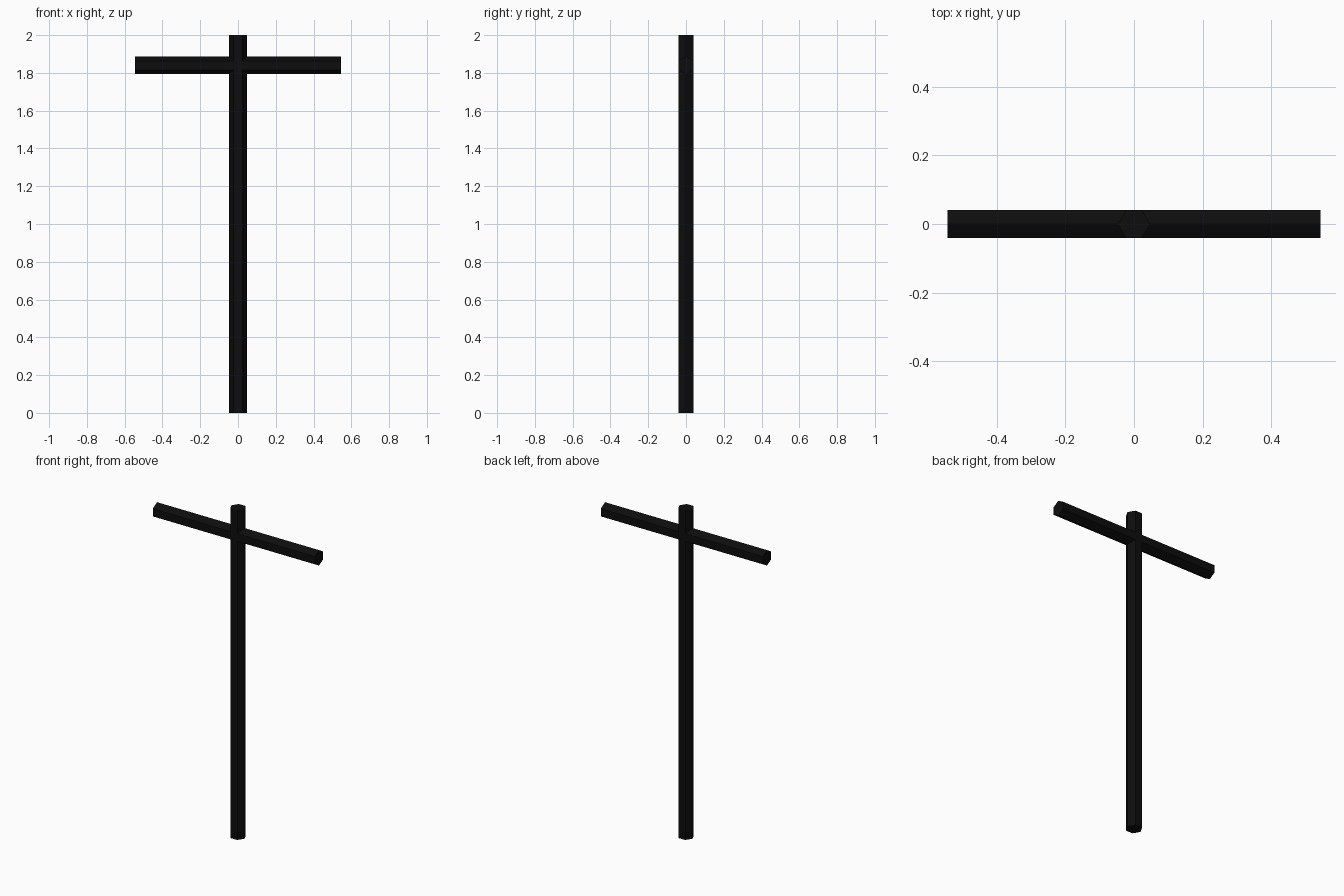
import bpy, bmesh, math

if "Cube" in bpy.data.objects:
    bpy.data.objects.remove(bpy.data.objects["Cube"])

RADIUS = 0.047

paint = bpy.data.materials.new("black_paint")
paint.diffuse_color = (0.004, 0.004, 0.004, 1)
paint.use_nodes = True
paint.node_tree.nodes["Principled BSDF"].inputs["Base Color"].default_value = paint.diffuse_color


def hex_bar(name, length, location, rotation=(0, 0, 0)):
    """Six-sided bar along local z, centred, with corners on local x."""
    bm = bmesh.new()
    ring = [bm.verts.new((RADIUS * math.cos(i * math.pi / 3),
                          RADIUS * math.sin(i * math.pi / 3),
                          -length / 2)) for i in range(6)]
    base = bm.faces.new(ring)
    ext = bmesh.ops.extrude_face_region(bm, geom=[base], use_keep_orig=True)
    top = [v for v in ext["geom"] if isinstance(v, bmesh.types.BMVert)]
    bmesh.ops.translate(bm, verts=top, vec=(0, 0, length))
    bmesh.ops.recalc_face_normals(bm, faces=bm.faces)
    mesh = bpy.data.meshes.new(name)
    bm.to_mesh(mesh)
    bm.free()
    mesh.materials.append(paint)
    obj = bpy.data.objects.new(name, mesh)
    obj.location = location
    obj.rotation_euler = rotation
    bpy.context.collection.objects.link(obj)
    return obj


# Upright post
hex_bar("post", 2.0, (0, 0, 1.0))

# Horizontal bar through the post, corners up and down
hex_bar("crossbar", 1.09, (0, 0, 1.84), (0, math.pi / 2, 0))
